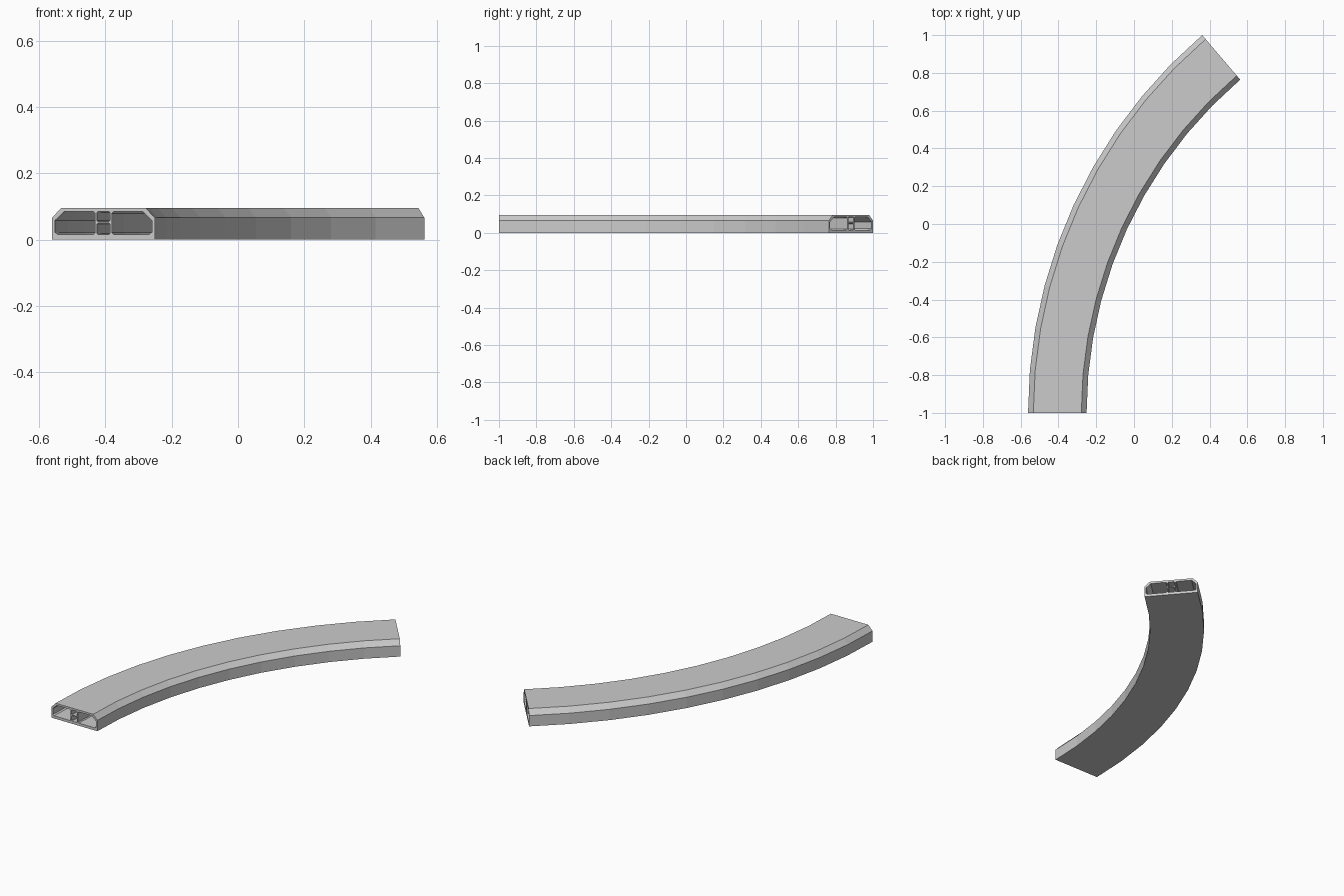
import bpy, bmesh
from math import sin, cos, radians

if "Cube" in bpy.data.objects:
    bpy.data.objects.remove(bpy.data.objects["Cube"])

R, WIDTH, SWEEP, STEPS = 2.63, 0.31, radians(49.5), 10
CX, CY = R - 0.561, -1.0

def mirror(loop):
    return [(WIDTH - u, z) for u, z in reversed(loop)]

def cell(u0, u1, z0, z1, c):
    # rectangle with small cut corners
    return [(u0 + c, z0), (u1 - c, z0), (u1, z0 + c), (u1, z1 - c),
            (u1 - c, z1), (u0 + c, z1), (u0, z1 - c), (u0, z0 + c)]

# cross-section: u runs from the outer side of the bend inward
shell = [(0, 0), (WIDTH, 0), (WIDTH, 0.066), (WIDTH - 0.028, 0.096),
         (0.028, 0.096), (0, 0.066)]
road = [(0.017, 0.016), (0.125, 0.016), (0.130, 0.021), (0.130, 0.079),
        (0.125, 0.084), (0.036, 0.084), (0.009, 0.058), (0.009, 0.022)]
loops = [shell, road, mirror(road),
         cell(0.136, 0.174, 0.016, 0.050, 0.003),
         cell(0.136, 0.174, 0.054, 0.084, 0.003)]

def place(u, z, a):
    r = R - u
    return (CX - r * cos(a), CY + r * sin(a), z)

bm = bmesh.new()
end_edges = [[], []]
for loop in loops:
    n = len(loop)
    rings = [[bm.verts.new(place(u, z, SWEEP * i / STEPS)) for u, z in loop]
             for i in range(STEPS + 1)]
    # walls along the bend
    for a, b in zip(rings, rings[1:]):
        for k in range(n):
            j = (k + 1) % n
            bm.faces.new((a[k], a[j], b[j], b[k]))
    for e, ring in zip(end_edges, (rings[0], rings[-1])):
        e += [bm.edges.get((ring[k], ring[(k + 1) % n])) for k in range(n)]

# end faces, left open at the cells
for edges, normal in zip(end_edges, ((0, -1, 0), (sin(SWEEP), cos(SWEEP), 0))):
    bmesh.ops.triangle_fill(bm, edges=edges, use_beauty=True, normal=normal)
bmesh.ops.recalc_face_normals(bm, faces=bm.faces)

mesh = bpy.data.meshes.new("curved_tunnel_segment")
bm.to_mesh(mesh)
bm.free()
tunnel = bpy.data.objects.new("curved_tunnel_segment", mesh)
bpy.context.collection.objects.link(tunnel)
